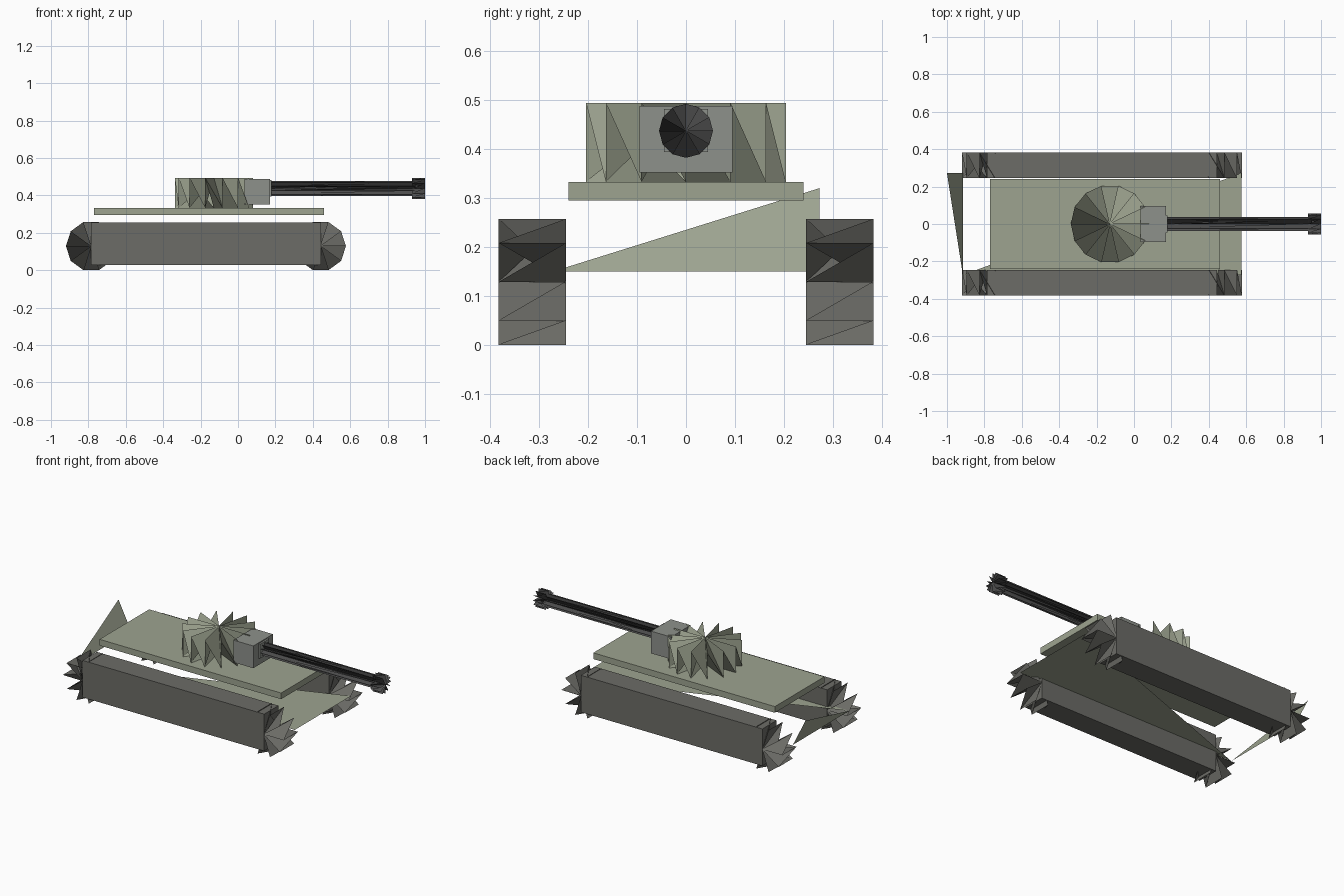
import bpy, bmesh
from math import sin, cos, pi
from mathutils import Vector

if "Cube" in bpy.data.objects:
    bpy.data.objects.remove(bpy.data.objects["Cube"])


def material(name, rgb):
    m = bpy.data.materials.new(name)
    m.diffuse_color = (*rgb, 1)
    m.use_nodes = True
    m.node_tree.nodes["Principled BSDF"].inputs["Base Color"].default_value = m.diffuse_color
    return m


GREEN = material("green_paint", (0.34, 0.37, 0.28))
TRACK = material("track_grey", (0.15, 0.15, 0.135))
STEEL = material("mantlet_grey", (0.27, 0.285, 0.26))
DARK = material("barrel_dark", (0.075, 0.075, 0.075))


def make(name, verts, faces, mat):
    me = bpy.data.meshes.new(name)
    me.from_pydata([tuple(v) for v in verts], [], faces)
    me.materials.append(mat)
    ob = bpy.data.objects.new(name, me)
    bpy.context.collection.objects.link(ob)
    return ob


def box(name, lo, hi, mat):
    bm = bmesh.new()
    bmesh.ops.create_cube(bm, size=1)
    for v in bm.verts:
        v.co = [(a + b) / 2 + c * (b - a) for a, b, c in zip(lo, hi, v.co)]
    me = bpy.data.meshes.new(name)
    bm.to_mesh(me)
    bm.free()
    me.materials.append(mat)
    ob = bpy.data.objects.new(name, me)
    bpy.context.collection.objects.link(ob)
    return ob


def pinwheel(name, start, end, radius, n, mat):
    """Drum of slanted blades: full circle end-on, jagged from an angle."""
    a, b = Vector(start), Vector(end)
    axis = (b - a).normalized()
    u = Vector((0, 0, 1)) if abs(axis.x) > 0.5 else Vector((1, 0, 0))
    w = axis.cross(u)
    ring = [(u * cos(2 * pi * i / n) + w * sin(2 * pi * i / n)) * radius for i in range(n)]
    verts = [a, b] + [a + r for r in ring] + [b + r for r in ring]
    faces = []
    for i in range(n):
        low, low_next = 2 + i, 2 + (i + 1) % n
        top = 2 + n + i
        faces += [(1, top, low_next), (0, low_next, top), (1, low, top)]
    return make(name, verts, faces, mat)


# tracks: a long block with a jagged wheel at each end
for side, s in (("left", 1), ("right", -1)):
    y0, y1 = sorted((s * 0.245, s * 0.382))
    box(side + "_track", (-0.785, y0, 0.028), (0.445, y1, 0.254), TRACK)
    for end, x in (("rear", -0.785), ("front", 0.442)):
        pinwheel(f"{side}_{end}_wheel", (x, y0, 0.129), (x, y1, 0.129), 0.135, 10, TRACK)

# open hull: half of the belly and half of the sloped rear plate
make("hull_belly", [(0.575, -0.272, 0.15), (0.575, 0.272, 0.15), (-0.915, -0.272, 0.15)],
     [(0, 2, 1)], GREEN)
make("hull_rear_plate", [(-1, 0.272, 0.32), (-0.915, 0.272, 0.15), (-0.915, -0.272, 0.15)],
     [(0, 1, 2)], GREEN)

# deck and turret
box("deck", (-0.77, -0.24, 0.295), (0.46, 0.24, 0.333), GREEN)
pinwheel("turret", (-0.129, 0, 0.333), (-0.129, 0, 0.494), 0.209, 14, GREEN)

# gun
box("mantlet", (0.035, -0.095, 0.352), (0.17, 0.095, 0.488), STEEL)
box("gun_sleeve", (0.16, -0.045, 0.394), (0.18, 0.045, 0.482), STEEL)
pinwheel("barrel", (0.17, 0, 0.437), (0.95, 0, 0.437), 0.039, 10, DARK)
pinwheel("muzzle", (0.93, 0, 0.437), (1, 0, 0.437), 0.055, 12, DARK)
